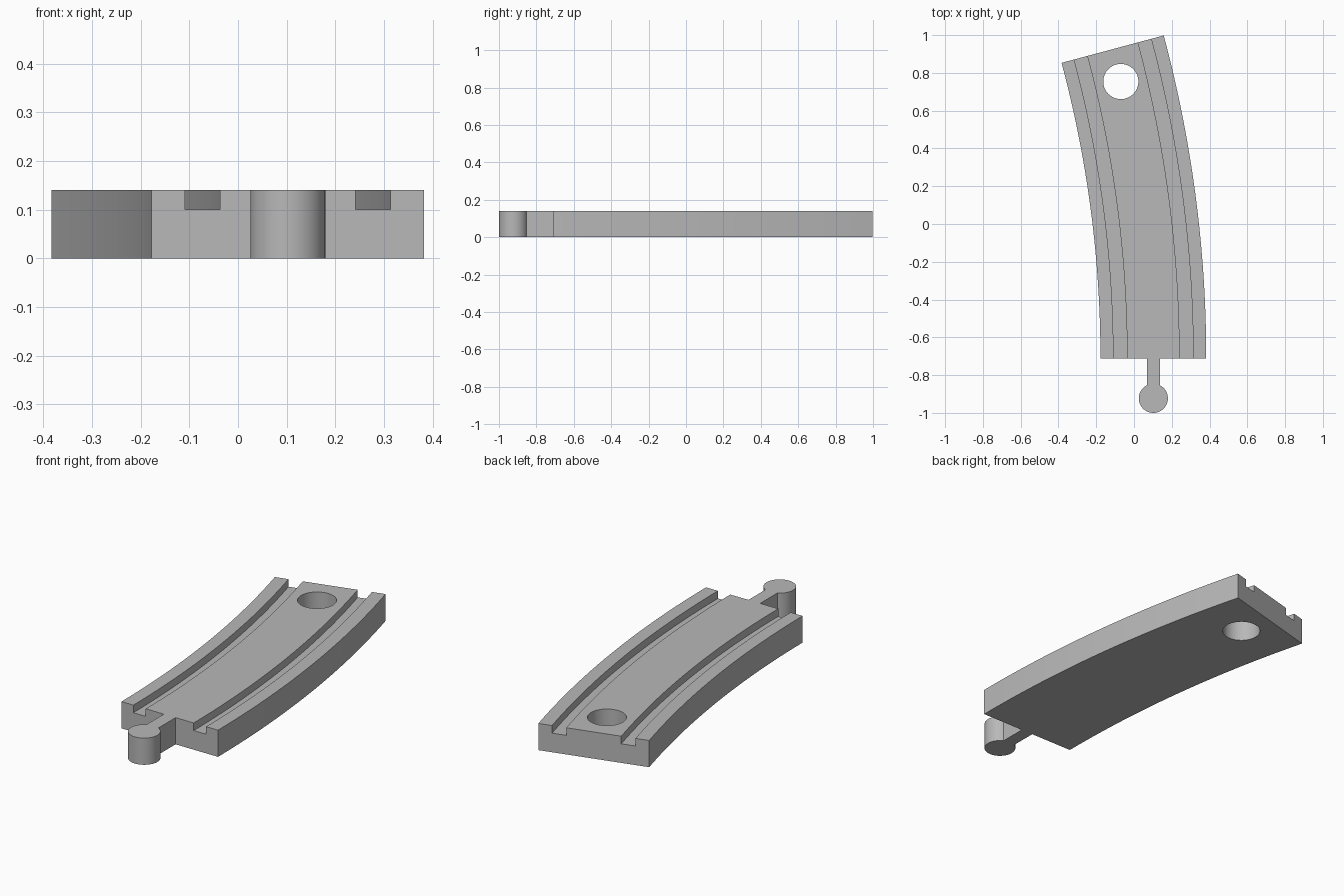
import bpy, bmesh, math

if "Cube" in bpy.data.objects:
    bpy.data.objects.remove(bpy.data.objects["Cube"], do_unlink=True)

HEIGHT = 0.14
GROOVE_Z = 0.10
START_Y = -0.712
MID_X = 0.1025            # centreline at the straight-on end
RADIUS = 6.327            # centreline radius
SWEEP = math.radians(15)
STEPS = 24
HALF_WIDTH = 0.28
GROOVE_OUT, GROOVE_IN = 0.211, 0.139

grey = bpy.data.materials.new("plain grey")
grey.use_nodes = True
colour = (0.48, 0.48, 0.48, 1)
grey.diffuse_color = colour
grey.node_tree.nodes["Principled BSDF"].inputs["Base Color"].default_value = colour


def on_arc(offset, angle):
    """Plan position at a sideways offset from the curved centreline."""
    r = RADIUS + offset
    return (MID_X - RADIUS + r * math.cos(angle), START_Y + r * math.sin(angle))


def make_object(name, bm):
    bmesh.ops.recalc_face_normals(bm, faces=bm.faces)
    mesh = bpy.data.meshes.new(name)
    bm.to_mesh(mesh)
    bm.free()
    mesh.materials.append(grey)
    obj = bpy.data.objects.new(name, mesh)
    bpy.context.collection.objects.link(obj)
    return obj


def smooth(obj):
    bpy.ops.object.select_all(action="DESELECT")
    obj.select_set(True)
    bpy.context.view_layer.objects.active = obj
    bpy.ops.object.shade_smooth_by_angle(angle=math.radians(30))


def prism(name, outline, z0, z1):
    """Upright solid from a plan outline."""
    bm = bmesh.new()
    base = bm.faces.new([bm.verts.new((x, y, z0)) for x, y in outline])
    top = bmesh.ops.extrude_face_region(bm, geom=[base], use_keep_orig=True)
    verts = [g for g in top["geom"] if isinstance(g, bmesh.types.BMVert)]
    bmesh.ops.translate(bm, verts=verts, vec=(0, 0, z1 - z0))
    return make_object(name, bm)


def circle(cx, cy, r, start=0, sweep=math.tau, count=64, closed=True):
    n = count if closed else count - 1
    return [(cx + r * math.cos(start + sweep * i / n),
             cy + r * math.sin(start + sweep * i / n)) for i in range(count)]


# Track body: grooved cross-section swept along the arc
half = [(HALF_WIDTH, 0), (HALF_WIDTH, HEIGHT), (GROOVE_OUT, HEIGHT),
        (GROOVE_OUT, GROOVE_Z), (GROOVE_IN, GROOVE_Z), (GROOVE_IN, HEIGHT)]
section = half + [(-o, z) for o, z in reversed(half)]
bm = bmesh.new()
rings = []
for i in range(STEPS + 1):
    a = SWEEP * i / STEPS
    rings.append([bm.verts.new((*on_arc(o, a), z)) for o, z in section])
n = len(section)
for a, b in zip(rings, rings[1:]):
    for j in range(n):
        k = (j + 1) % n
        bm.faces.new((a[j], a[k], b[k], b[j]))
bm.faces.new(rings[0])
bm.faces.new(rings[-1])
body = make_object("track_body", bm)

# Socket hole near the far end
hole_x, hole_y = on_arc(0, math.radians(13.4))
cutter = prism("hole_cutter", circle(hole_x, hole_y, 0.093), -0.1, HEIGHT + 0.1)
cutter.hide_render = True
cut = body.modifiers.new("socket", "BOOLEAN")
cut.operation = "DIFFERENCE"
cut.solver = "EXACT"
cut.object = cutter
bpy.context.view_layer.objects.active = body
bpy.ops.object.modifier_apply(modifier=cut.name)
bpy.data.objects.remove(cutter, do_unlink=True)
smooth(body)

# Connector peg: straight neck running into a round knob
KNOB_R, NECK = 0.077, 0.034
knob_y = -1 + KNOB_R
gap = math.asin(NECK / KNOB_R)
outline = [(MID_X + NECK, START_Y), (MID_X - NECK, START_Y)]
outline += circle(MID_X, knob_y, KNOB_R, math.pi / 2 + gap,
                  math.tau - 2 * gap, closed=False)
smooth(prism("connector_peg", outline, 0, HEIGHT))
